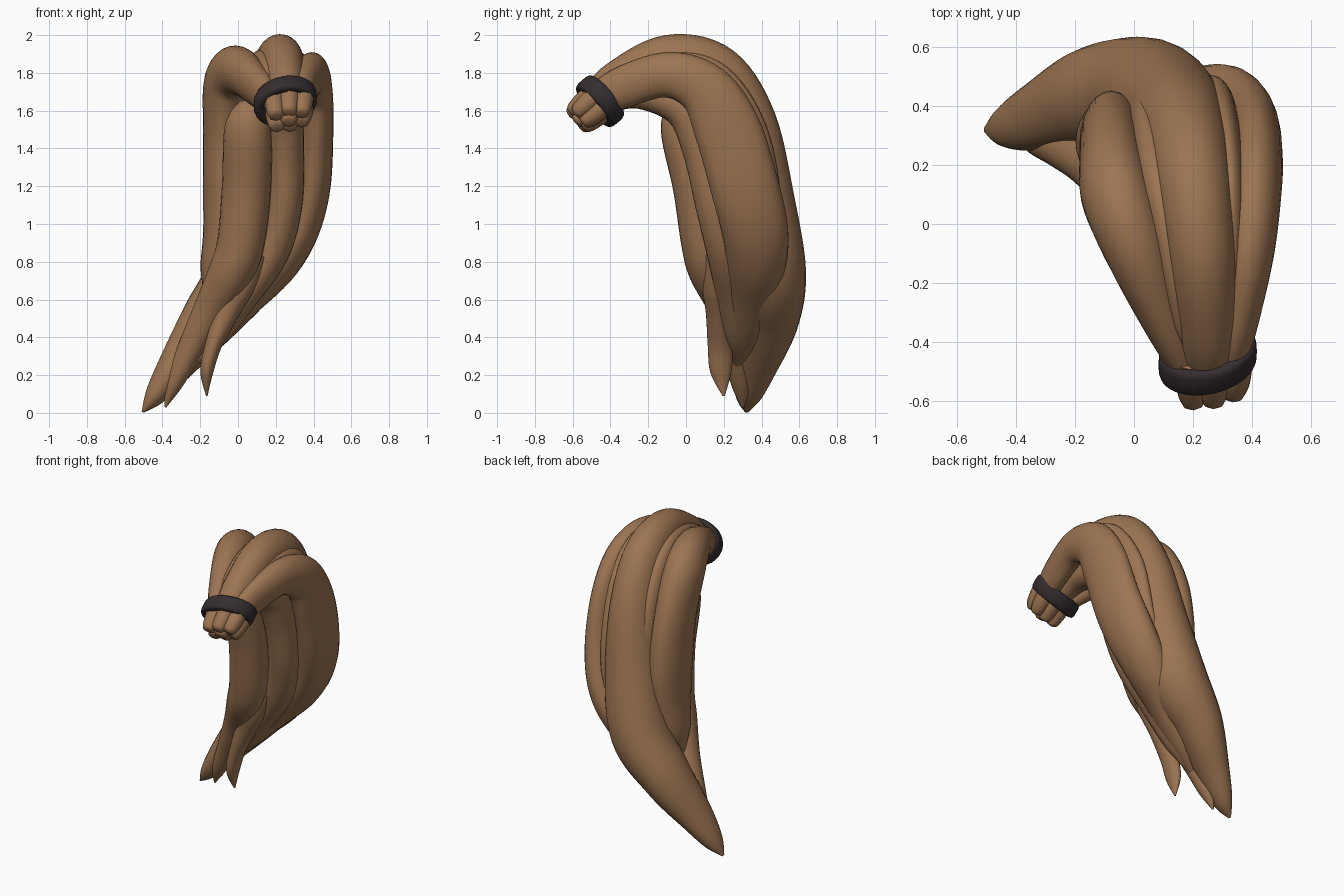
import bpy, bmesh, math
from mathutils import Vector


def material(name, col):
    m = bpy.data.materials.new(name)
    m.diffuse_color = (*col, 1)
    return m


BROWN = material("hair brown", (0.335, 0.177, 0.085))
DARK = material("tie charcoal", (0.035, 0.026, 0.028))


def spline(keys, steps=7):
    """Catmull-Rom through keys of any length."""
    k = [keys[0]] + keys + [keys[-1]]
    out = []
    for i in range(1, len(k) - 2):
        for s in range(steps):
            t = s / steps
            out.append([0.5 * (2 * b + (c - a) * t + (2 * a - 5 * b + 4 * c - d) * t * t
                               + (3 * b - a - 3 * c + d) * t ** 3)
                        for a, b, c, d in zip(*k[i - 1:i + 3])])
    return out + [list(keys[-1])]


def finish(bm, name, mat):
    bmesh.ops.recalc_face_normals(bm, faces=bm.faces)
    me = bpy.data.meshes.new(name)
    bm.to_mesh(me)
    bm.free()
    me.materials.append(mat)
    ob = bpy.data.objects.new(name, me)
    bpy.context.collection.objects.link(ob)
    bpy.context.view_layer.objects.active = ob
    ob.select_set(True)
    bpy.ops.object.shade_smooth_by_angle(angle=math.radians(50))
    ob.select_set(False)


def strand(name, keys, sides=24):
    """Elliptical tube; each key is x, y, z, half width, half depth."""
    pts = spline(keys)
    bm = bmesh.new()
    rings = []
    for i, p in enumerate(pts):
        a, b = pts[max(i - 1, 0)], pts[min(i + 1, len(pts) - 1)]
        tan = (Vector(b[:3]) - Vector(a[:3])).normalized()
        lat = Vector((1, 0, 0))
        lat = (lat - tan * lat.dot(tan)).normalized()
        dep = tan.cross(lat)
        w, d = max(p[3], 0.004), max(p[4], 0.004)
        rings.append([bm.verts.new(Vector(p[:3])
                      + lat * w * math.cos(2 * math.pi * j / sides)
                      + dep * d * math.sin(2 * math.pi * j / sides)) for j in range(sides)])
    for r, s in zip(rings, rings[1:]):
        for j in range(sides):
            k = (j + 1) % sides
            bm.faces.new((r[j], r[k], s[k], s[j]))
    bm.faces.new(rings[0])
    bm.faces.new(rings[-1])
    finish(bm, name, BROWN)


# Main locks, from the tie over the arch and down to the tips
strand("middle_lock", [
    (.25, -.48, 1.65, .08, .09), (.25, -.36, 1.755, .10, .11), (.23, -.10, 1.87, .115, .13),
    (.20, .15, 1.80, .13, .155), (.17, .30, 1.53, .15, .18), (.12, .39, 1.12, .18, .185),
    (.03, .44, .75, .19, .195), (-.15, .43, .50, .15, .17), (-.33, .365, .25, .095, .12),
    (-.44, .33, .09, .055, .07), (-.505, .32, .005, .006, .01)])
strand("right_lock", [
    (.32, -.46, 1.65, .06, .09), (.35, -.34, 1.72, .07, .11), (.39, -.10, 1.79, .085, .12),
    (.41, .10, 1.71, .09, .145), (.415, .22, 1.50, .09, .175), (.39, .31, 1.20, .10, .18),
    (.32, .365, .97, .11, .175), (.20, .37, .79, .12, .16), (.04, .34, .61, .10, .13),
    (-.12, .30, .40, .06, .09), (-.26, .26, .23, .006, .01)])
strand("left_lock", [
    (.17, -.46, 1.65, .06, .09), (.11, -.33, 1.72, .08, .11), (.005, -.08, 1.81, .11, .13),
    (-.06, .10, 1.75, .12, .15), (-.075, .22, 1.50, .11, .17), (-.075, .27, 1.20, .11, .18),
    (-.085, .28, .95, .10, .16), (-.11, .28, .75, .09, .12), (-.15, .28, .60, .03, .04)])

# Front lock swings to the left tip, with a separate tip hanging beside it
strand("front_lock", [
    (.05, -.01, 1.64, .05, .05), (.05, -.03, 1.52, .12, .105), (.045, .06, 1.20, .13, .13),
    (.015, .105, .90, .125, .13), (-.035, .14, .75, .12, .125), (-.14, .21, .55, .095, .09),
    (-.25, .26, .34, .07, .07), (-.34, .29, .15, .045, .05), (-.385, .30, .03, .005, .006)])
strand("front_tip_lock", [
    (.08, .16, .85, .08, .07), (.01, .155, .68, .08, .07), (-.06, .17, .53, .065, .065),
    (-.13, .18, .36, .045, .065), (-.165, .185, .22, .035, .057), (-.165, .20, .09, .004, .006)])
strand("inner_lock", [
    (.24, -.44, 1.64, .07, .06), (.23, -.25, 1.69, .08, .08), (.24, -.02, 1.61, .10, .10),
    (.25, .10, 1.40, .10, .12), (.24, .17, 1.10, .10, .12), (.17, .22, .85, .10, .11),
    (.03, .25, .62, .08, .09), (-.12, .27, .40, .06, .07), (-.25, .26, .24, .004, .006)])

# Narrow locks filling the grooves on top
strand("left_groove_lock", [
    (.20, -.45, 1.66, .05, .06), (.165, -.30, 1.77, .055, .08), (.125, -.08, 1.83, .06, .09),
    (.07, .14, 1.75, .06, .11), (.04, .29, 1.47, .06, .12), (.02, .34, 1.10, .06, .12),
    (-.03, .35, .80, .04, .08)])
strand("right_groove_lock", [
    (.29, -.45, 1.66, .05, .06), (.315, -.30, 1.76, .05, .08), (.325, -.08, 1.82, .05, .09),
    (.325, .14, 1.74, .05, .12), (.30, .30, 1.47, .06, .135), (.27, .37, 1.10, .06, .135),
    (.17, .39, .80, .05, .10)])

# Short gathered ends poking out of the tie
C = Vector((.25, -.455, 1.65))
X, OUT, UP = Vector((1, 0, 0)), Vector((0, -.76, -.65)), Vector((0, -.65, .76))
ends = [(-.065, .045), (.01, .055), (.08, .035), (-.06, -.04), (.015, -.05), (.08, -.03), (.01, 0)]
for i, (u, v) in enumerate(ends):
    keys = []
    end = .175 - .014 * (i % 3)
    for t, r in ((-.04, .055), (.06, .054), (end - .03, .046), (end - .006, .032), (end, .008)):
        q = C + X * .01 + OUT * t + (X * u + UP * v) * (1.1 - 1.2 * max(t, 0))
        keys.append((*q, r, r))
    strand("gathered_end_%d" % (i + 1), keys, 8)

# Hair tie: rounded band swept round an ellipse
bm = bmesh.new()
N, M = 48, 16
grid = []
for i in range(N):
    a = 2 * math.pi * i / N
    row = []
    for j in range(M):
        b = 2 * math.pi * j / M
        c, s = math.cos(b), math.sin(b)
        rad = .027 * math.copysign(abs(c) ** .6, c)
        ax = .05 * math.copysign(abs(s) ** .6, s)
        skew = -.03 * math.cos(a)
        row.append(bm.verts.new(C + X * (.14 + rad) * math.cos(a)
                                + UP * (.12 + rad) * math.sin(a) + OUT * (ax + skew)))
    grid.append(row)
for i in range(N):
    r, s = grid[i], grid[(i + 1) % N]
    for j in range(M):
        k = (j + 1) % M
        bm.faces.new((r[j], r[k], s[k], s[j]))
finish(bm, "hair_tie", DARK)
